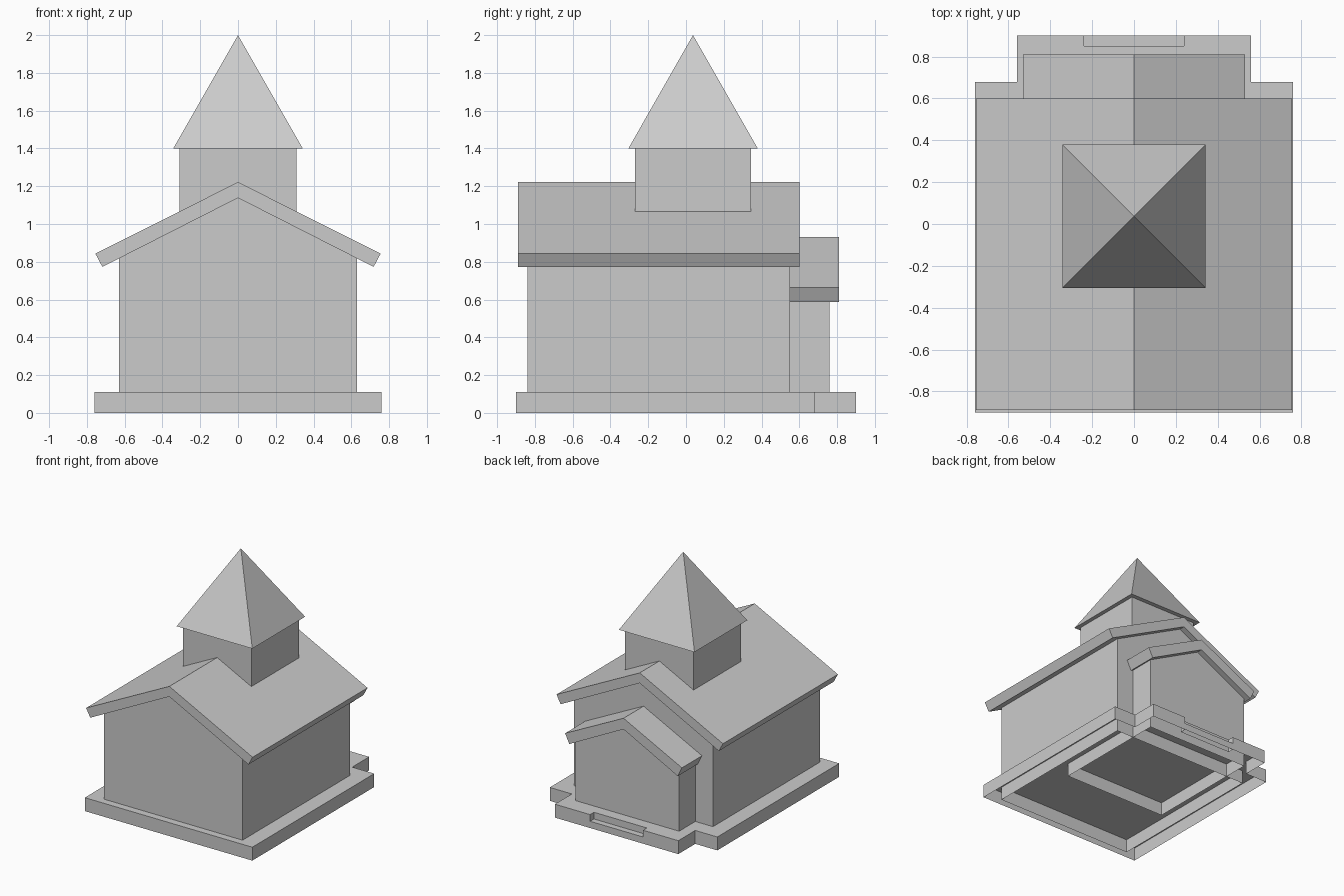
import bpy
import bmesh
from mathutils import Vector

cube = bpy.data.objects.get("Cube")
if cube:
    bpy.data.objects.remove(cube, do_unlink=True)

grey = bpy.data.materials.new("plain grey")
grey.use_nodes = True
colour = (0.6, 0.6, 0.6, 1)
grey.diffuse_color = colour
grey.node_tree.nodes["Principled BSDF"].inputs["Base Color"].default_value = colour


def finish(name, bm):
    mesh = bpy.data.meshes.new(name)
    bm.to_mesh(mesh)
    bm.free()
    mesh.materials.append(grey)
    obj = bpy.data.objects.new(name, mesh)
    bpy.context.collection.objects.link(obj)
    return obj


def prism(name, profile, along, lo, hi, open_bottom=False):
    """Extrude a profile along 'y' (profile in xz) or 'z' (profile in xy)."""
    bm = bmesh.new()
    place = (lambda p, t: (p[0], t, p[1])) if along == "y" else (lambda p, t: (p[0], p[1], t))
    start = [bm.verts.new(place(p, lo)) for p in profile]
    end = [bm.verts.new(place(p, hi)) for p in profile]
    bm.faces.new(start)
    bm.faces.new(end)
    for i in range(len(profile)):
        j = (i + 1) % len(profile)
        bm.faces.new((start[i], start[j], end[j], end[i]))
    bmesh.ops.recalc_face_normals(bm, faces=bm.faces)
    if open_bottom:
        low = [f for f in bm.faces if f.normal.z < -0.9]
        bmesh.ops.delete(bm, geom=low, context="FACES")
    return finish(name, bm)


def mirrored(half):
    """Complete an outline whose right-hand half is given."""
    return half + [(-x, v) for x, v in reversed(half) if x > 0]


def rect(w, y0, y1):
    return [(-w, y0), (w, y0), (w, y1), (-w, y1)]


def walls(name, w, eave, peak, y0, y1):
    profile = [(-w, 0), (w, 0), (w, eave), (0, peak), (-w, eave)]
    return prism(name, profile, "y", y0, y1, True)


def gable_roof(name, ridge, inner_ridge, eave, lip, y0, y1):
    profile = [(0, ridge), eave, lip, (0, inner_ridge),
               (-lip[0], lip[1]), (-eave[0], eave[1])]
    return prism(name, profile, "y", y0, y1)


# Foundation slab, notched at the back for a low step
slab = mirrored([(0.76, -0.9), (0.76, 0.68), (0.56, 0.68), (0.56, 0.9),
                 (0.24, 0.9), (0.24, 0.85)])
prism("foundation", slab, "z", 0, 0.11, True)
prism("entrance_step", rect(0.24, 0.85, 0.9), "z", 0, 0.055, True)

# Main hall
walls("hall_walls", 0.63, 0.835, 1.15, -0.84, 0.55)
gable_roof("hall_roof", 1.222, 1.138, (0.755, 0.843), (0.718, 0.773), -0.89, 0.6)

# Back porch, running into the hall
walls("porch_walls", 0.47, 0.62, 0.855, -0.23, 0.76)
gable_roof("porch_roof", 0.93, 0.84, (0.53, 0.665), (0.492, 0.587), -0.28, 0.81)

# Tower and its pointed roof
prism("tower_walls", rect(0.31, -0.27, 0.345), "z", 0.95, 1.4)
bm = bmesh.new()
base = [bm.verts.new((x, y, 1.4)) for x, y in rect(0.343, -0.305, 0.38)]
tip = bm.verts.new(Vector((0, 0.037, 2)))
bm.faces.new(base)
for i in range(4):
    bm.faces.new((base[i], base[(i + 1) % 4], tip))
bmesh.ops.recalc_face_normals(bm, faces=bm.faces)
finish("spire", bm)
